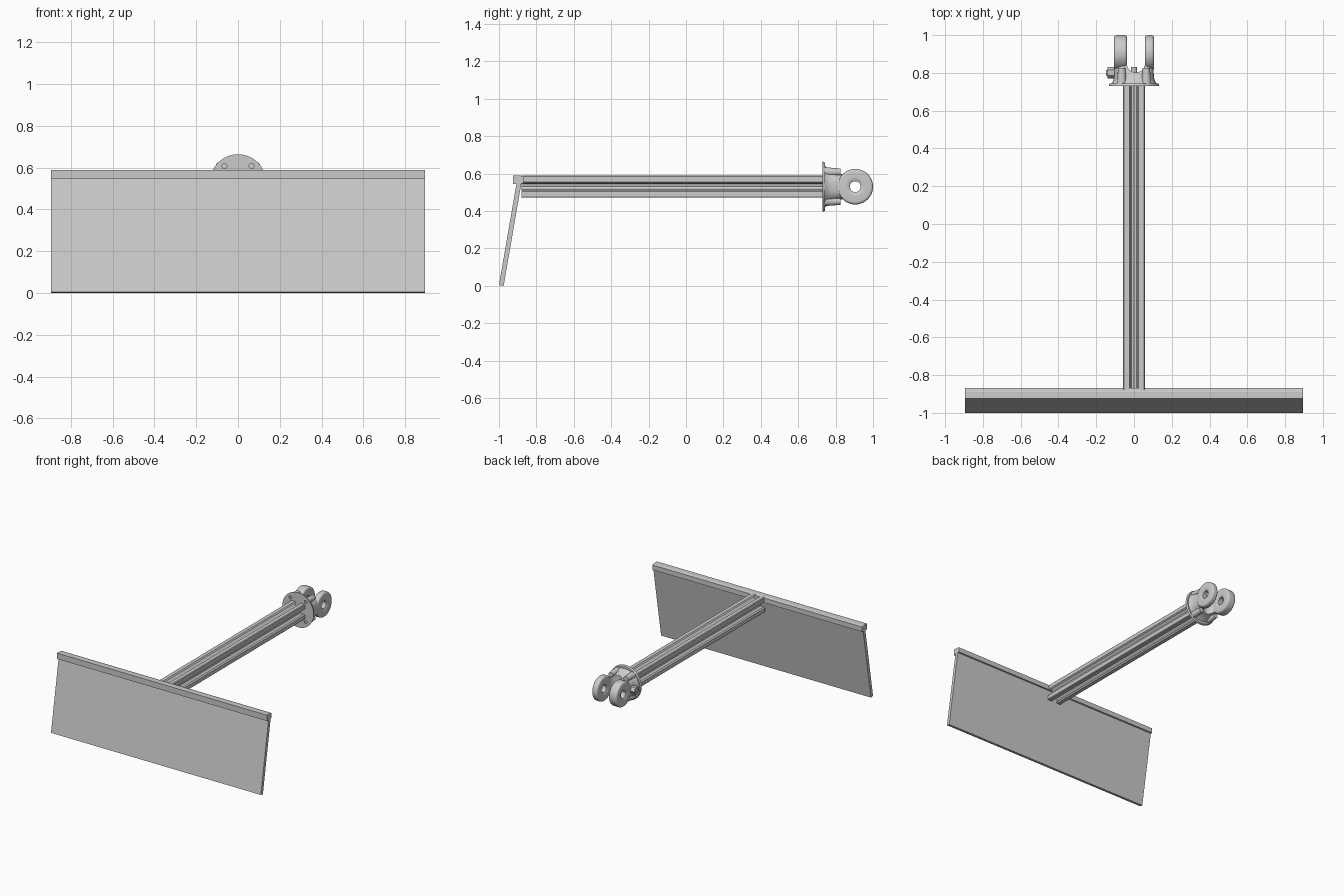
import bpy, bmesh, math
from mathutils import Vector, Matrix

if "Cube" in bpy.data.objects:
    bpy.data.objects.remove(bpy.data.objects["Cube"])

CZ = 0.53  # height of the handle axis


def finish(bm, name, angle=None):
    bmesh.ops.recalc_face_normals(bm, faces=bm.faces)
    me = bpy.data.meshes.new(name)
    bm.to_mesh(me)
    bm.free()
    ob = bpy.data.objects.new(name, me)
    bpy.context.collection.objects.link(ob)
    if angle:
        smooth(ob, angle)
    return ob


def smooth(ob, angle=35):
    bpy.ops.object.select_all(action='DESELECT')
    ob.select_set(True)
    bpy.context.view_layer.objects.active = ob
    bpy.ops.object.shade_smooth_by_angle(angle=math.radians(angle))


def prism(name, pts, vec):
    bm = bmesh.new()
    f = bm.faces.new([bm.verts.new(p) for p in pts])
    r = bmesh.ops.extrude_face_region(bm, geom=[f])
    bmesh.ops.translate(bm, vec=vec, verts=[v for v in r['geom'] if isinstance(v, bmesh.types.BMVert)])
    return finish(bm, name)


def loft(name, rings, closed=False, angle=None):
    bm = bmesh.new()
    vs = [[bm.verts.new(p) for p in ring] for ring in rings]
    n = len(vs[0])
    pairs = list(zip(vs, vs[1:])) + ([(vs[-1], vs[0])] if closed else [])
    for a, b in pairs:
        for i in range(n):
            j = (i + 1) % n
            bm.faces.new((a[i], a[j], b[j], b[i]))
    if not closed:
        bm.faces.new(vs[0])
        bm.faces.new(vs[-1])
    return finish(bm, name, angle)


def cyl(name, c, r1, r2, depth, axis='Y', seg=32, angle=35):
    bm = bmesh.new()
    rot = {'X': Matrix.Rotation(math.pi / 2, 4, 'Y'),
           'Y': Matrix.Rotation(-math.pi / 2, 4, 'X'), 'Z': Matrix()}[axis]
    bmesh.ops.create_cone(bm, cap_ends=True, segments=seg, radius1=r1, radius2=r2,
                          depth=depth, matrix=Matrix.Translation(c) @ rot)
    return finish(bm, name, angle)


def cut(ob, cutter):
    m = ob.modifiers.new("cut", 'BOOLEAN')
    m.operation, m.object, m.solver = 'DIFFERENCE', cutter, 'EXACT'
    bpy.context.view_layer.objects.active = ob
    bpy.ops.object.modifier_apply(modifier=m.name)
    bpy.data.objects.remove(cutter, do_unlink=True)


# blade and its top strip
W = 0.895
prism("blade", [(-W, y, z) for y, z in
                [(-1.0, 0.004), (-0.975, 0), (-0.879, 0.555), (-0.904, 0.56)]], (2 * W, 0, 0))
prism("top_strip", [(-W, y, z) for y, z in
                    [(-0.925, 0.545), (-0.868, 0.548), (-0.868, 0.585), (-0.89, 0.59), (-0.925, 0.59)]],
      (2 * W, 0, 0))

# slotted handle extrusion: one side of the section turned four times
side = [(-0.059, 0.054), (-0.054, 0.059), (-0.025, 0.059), (-0.017, 0.049), (-0.032, 0.049),
        (-0.032, 0.041), (-0.014, 0.024), (-0.006, 0.024), (0, 0.021), (0.006, 0.024), (0.014, 0.024),
        (0.032, 0.041), (0.032, 0.049), (0.017, 0.049), (0.025, 0.059), (0.054, 0.059)]
section = []
for k in range(4):
    c, s = [(1, 0), (0, -1), (-1, 0), (0, 1)][k]
    section += [(x * c - z * s, -0.88, CZ + x * s + z * c) for x, z in side]
handle = prism("handle_extrusion", section, (0, 1.62, 0))
cut(handle, cyl("bore", (0, -0.07, CZ), 0.0125, 0.0125, 2.5, seg=16))

# thin round flange with screw holes
flange = cyl("flange", (0, 0.7375, CZ), 0.134, 0.128, 0.013, seg=64)
SCREWS = [(sx * 0.065, sz * 0.078) for sx in (-1, 1) for sz in (-1, 1)]
for x, z in SCREWS:
    cut(flange, cyl("hole", (x, 0.735, CZ + z), 0.012, 0.012, 0.1, seg=16))
smooth(flange)


# fork base, lofted from round to squarish, with a U-shaped gap
def ring(y, rx, rz, e, n=48):
    out = []
    for i in range(n):
        a = 2 * math.pi * i / n
        c, s = math.cos(a), math.sin(a)
        out.append((rx * math.copysign(abs(c) ** (2 / e), c), y,
                    CZ + rz * math.copysign(abs(s) ** (2 / e), s)))
    return out


base = loft("fork_base", [ring(0.742, 0.122, 0.112, 2), ring(0.755, 0.112, 0.1, 2.2),
                          ring(0.775, 0.106, 0.088, 2.6), ring(0.80, 0.104, 0.078, 3),
                          ring(0.825, 0.104, 0.07, 3.5), ring(0.855, 0.103, 0.062, 4)])
u = [(0.01 + 0.048 * math.cos(a), 0.85 + 0.048 * math.sin(a), 0.3)
     for a in [math.pi + math.pi * i / 20 for i in range(21)]]
cut(base, prism("gap", [(-0.038, 0.95, 0.3)] + u + [(0.058, 0.95, 0.3)], (0, 0, 0.5)))
smooth(base, 40)


# round prong eyes, turned about the x axis
def eye(name, x0, x1):
    r = 0.014
    prof = [(x0 + 0.008, 0.029), (x0, 0.045), (x0, 0.05)]
    for cx, start in ((x0 + r, 180), (x1 - r, 90)):
        prof += [(cx + r * math.cos(math.radians(start - 22.5 * i)),
                  0.095 - r + r * math.sin(math.radians(start - 22.5 * i))) for i in range(5)]
    prof += [(x1, 0.05), (x1, 0.045), (x1 - 0.008, 0.029)]
    rings = []
    for i in range(48):
        a = 2 * math.pi * i / 48
        rings.append([(x, 0.905 + q * math.cos(a), CZ + q * math.sin(a)) for x, q in prof])
    return loft(name, rings, True, 35)


eye("prong_eye_left", -0.106, -0.037)
eye("prong_eye_right", 0.058, 0.106)

# screw bosses behind the flange, and the centre peg
for i, (x, z) in enumerate(SCREWS):
    cyl(f"screw_boss_{i + 1}", (x, 0.783, CZ + z), 0.026, 0.019, 0.085, seg=20)
cyl("centre_peg", (0, 0.80, CZ), 0.016, 0.016, 0.06, seg=16)

# side clamp nut on the left of the fork
cyl("side_nut", (-0.12, 0.80, CZ), 0.03, 0.03, 0.04, axis='X', seg=6, angle=20)
cyl("side_screw_tip", (-0.135, 0.80, CZ), 0.014, 0.014, 0.024, axis='X', seg=16)
